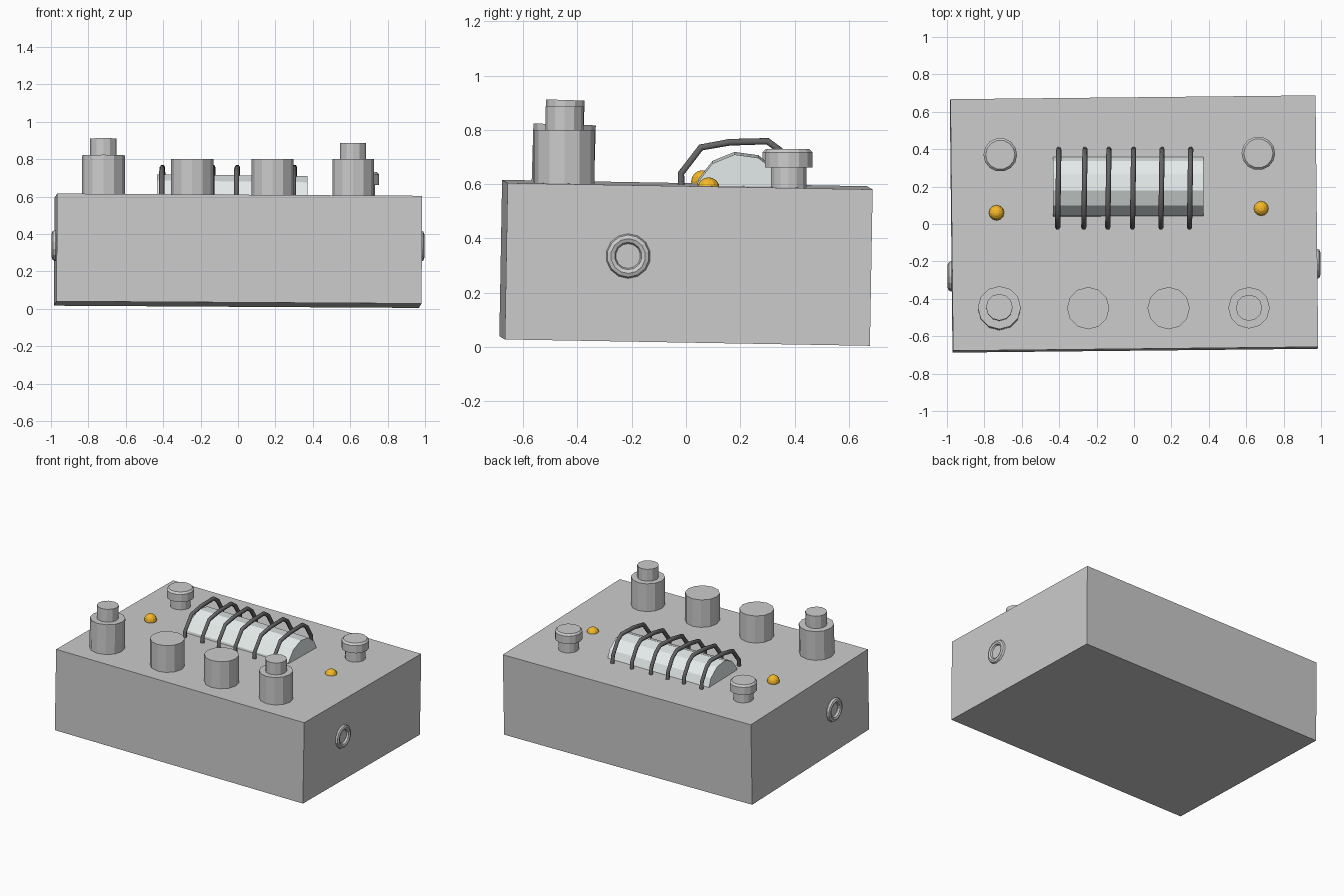
import bpy, bmesh
from math import radians, sin, cos, pi
from mathutils import Vector, Matrix

if "Cube" in bpy.data.objects:
    bpy.data.objects.remove(bpy.data.objects["Cube"])


def paint(ob, name, color):
    m = bpy.data.materials.new(name)
    m.diffuse_color = color
    m.use_nodes = True
    m.node_tree.nodes["Principled BSDF"].inputs["Base Color"].default_value = m.diffuse_color
    ob.data.materials.append(m)


def lathe(name, profile, loc, sides=12, rot=(0, 0, 0)):
    """Closed turned part: profile is (radius, z) from bottom to top."""
    bm = bmesh.new()
    rings = []
    for r, z in profile:
        rings.append([bm.verts.new((r * cos(2 * pi * i / sides), r * sin(2 * pi * i / sides), z))
                      for i in range(sides)])
    for a, b in zip(rings, rings[1:]):
        for i in range(sides):
            j = (i + 1) % sides
            bm.faces.new((a[i], a[j], b[j], b[i]))
    bm.faces.new(rings[0][::-1])
    bm.faces.new(rings[-1])
    me = bpy.data.meshes.new(name)
    bm.to_mesh(me)
    bm.free()
    ob = bpy.data.objects.new(name, me)
    ob.location, ob.rotation_euler = loc, rot
    bpy.context.collection.objects.link(ob)
    return ob


# enclosure, sitting very slightly askew
bpy.ops.mesh.primitive_cube_add(size=1, location=(0, 0, 0.31),
                                rotation=(radians(-1.0), radians(0.35), radians(0.6)))
box = bpy.context.object
box.name = "enclosure"
box.scale = (1.952, 1.345, 0.576)

# front row: two stepped knobs and two plain knobs
lathe("stepped_knob_left", [(0.115, 0), (0.115, 0.26), (0.071, 0.26), (0.071, 0.35)],
      (-0.72, -0.455, 0.56), 12, (-0.03, 0, 0))
lathe("stepped_knob_right", [(0.111, 0), (0.111, 0.24), (0.07, 0.24), (0.07, 0.325)],
      (0.615, -0.448, 0.56))
for i, x in enumerate((-0.245, 0.185)):
    lathe(f"plain_knob_{i + 1}", [(0.113, 0), (0.113, 0.24)], (x, -0.45, 0.56))

# back foot switches with a wider bevelled cap
switch = [(0.067, 0), (0.067, 0.105), (0.09, 0.105), (0.09, 0.16), (0.078, 0.173)]
for i, (x, y) in enumerate(((-0.715, 0.37), (0.665, 0.378))):
    lathe(f"foot_switch_{i + 1}", switch, (x, y, 0.557), 14)

# indicator lamps
for i, loc in enumerate(((-0.735, 0.06, 0.61), (0.68, 0.083, 0.584))):
    bpy.ops.mesh.primitive_uv_sphere_add(segments=12, ring_count=8, radius=0.041, location=loc)
    lamp = bpy.context.object
    lamp.name = f"lamp_{i + 1}"
    paint(lamp, "orange", (0.9, 0.48, 0.02, 1))

# glass tube lying half sunk in the top
tube = lathe("glass_tube", [(0.17, -0.402), (0.17, 0.402)], (-0.032, 0.2, 0.545), 12,
             (0, pi / 2 + 0.012, 0))
tube.data.transform(Matrix.Rotation(radians(7), 4, 'Z'))
paint(tube, "pale_glass", (0.78, 0.84, 0.83, 1))

# guard wires arching over the tube
path = [(-0.018, 0.57), (-0.018, 0.64), (0.055, 0.735), (0.16, 0.754),
        (0.30, 0.758), (0.345, 0.725), (0.395, 0.64), (0.40, 0.57)]
for i, x in enumerate((-0.405, -0.265, -0.137, -0.005, 0.147, 0.3)):
    cu = bpy.data.curves.new("guard_wire", 'CURVE')
    cu.dimensions = '3D'
    cu.bevel_depth = 0.014
    cu.bevel_resolution = 1
    cu.use_fill_caps = True
    sp = cu.splines.new('POLY')
    sp.points.add(len(path) - 1)
    for p, (y, z) in zip(sp.points, path):
        p.co = (x + 0.015 * (y - 0.2), y, z, 1)
    ob = bpy.data.objects.new(f"guard_wire_{i + 1}", cu)
    bpy.context.collection.objects.link(ob)
    paint(ob, "dark_wire", (0.13, 0.13, 0.13, 1))

# side jack rings
for name, loc in (("jack_ring_left", (-0.977, -0.28, 0.338)),
                  ("jack_ring_right", (0.977, -0.213, 0.335))):
    bpy.ops.mesh.primitive_torus_add(major_segments=14, minor_segments=8, major_radius=0.064,
                                     minor_radius=0.019, location=loc, rotation=(0, pi / 2, 0))
    bpy.context.object.name = name
